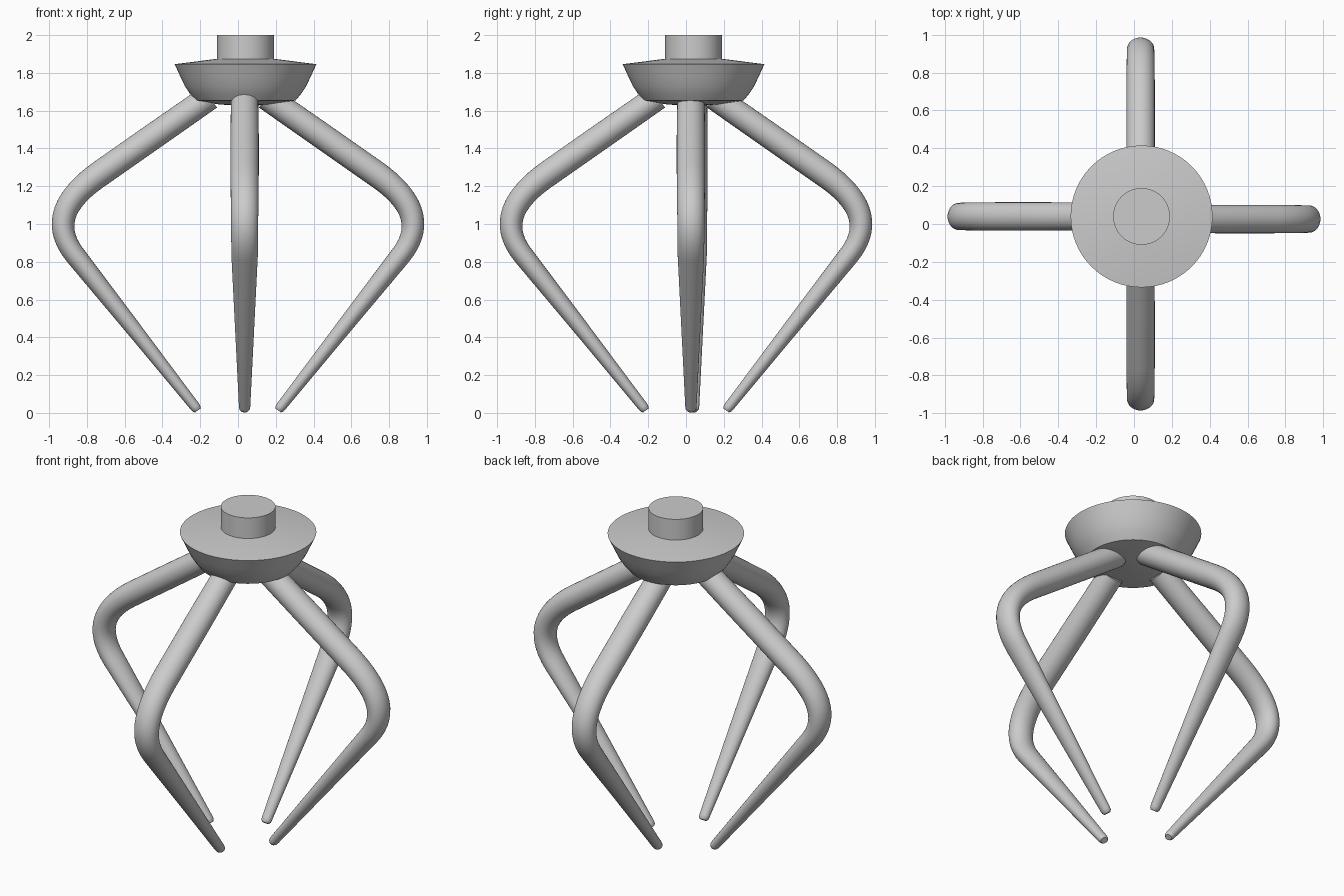
import bpy, bmesh, math
from mathutils import Vector

if "Cube" in bpy.data.objects:
    bpy.data.objects.remove(bpy.data.objects["Cube"])


def finish(bm, name, angle=35):
    bmesh.ops.recalc_face_normals(bm, faces=bm.faces[:])
    mesh = bpy.data.meshes.new(name)
    bm.to_mesh(mesh)
    bm.free()
    ob = bpy.data.objects.new(name, mesh)
    bpy.context.collection.objects.link(ob)
    bpy.context.view_layer.objects.active = ob
    ob.select_set(True)
    bpy.ops.object.shade_smooth_by_angle(angle=math.radians(angle))
    ob.select_set(False)
    return ob


def skin(bm, rings):
    # bridge successive vertex rings and close both ends
    n = len(rings[0])
    for a, b in zip(rings, rings[1:]):
        for i in range(n):
            j = (i + 1) % n
            bm.faces.new((a[i], a[j], b[j], b[i]))
    bm.faces.new(rings[0])
    bm.faces.new(rings[-1])


def lathe(name, profile, cx, cy, sides=64):
    bm = bmesh.new()
    turn = [2 * math.pi * i / sides for i in range(sides)]
    skin(bm, [[bm.verts.new((cx + r * math.cos(t), cy + r * math.sin(t), z))
               for t in turn] for r, z in profile])
    return finish(bm, name)


def claw_path():
    # (distance out, height, in-plane radius, sideways radius)
    p, q = Vector((0.73, 1.267)), Vector((0.861, 0.833))
    d1, d2 = Vector((0.82, -0.573)), Vector((-0.623, -0.782))
    path = [(0.15, 1.672, 0.068, 0.072), (0.44, 1.47, 0.069, 0.075)]
    h1, h2 = p + d1 * 0.216, q - d2 * 0.216
    for k in range(17):
        t = k / 16
        c = (p * (1 - t) ** 3 + h1 * 3 * t * (1 - t) ** 2
             + h2 * 3 * t * t * (1 - t) + q * t ** 3)
        path.append((c.x, c.y, 0.069 - 0.014 * t, 0.075 - 0.005 * t))
    path += [(0.545, 0.435, 0.041, 0.05),
             (0.228, 0.033, 0.027, 0.03),
             (0.219, 0.021, 0.025, 0.028),
             (0.213, 0.0125, 0.018, 0.02)]
    return path


def claw(name, angle, offset, sides=32):
    path = claw_path()
    pts = [Vector(p[:2]) for p in path]
    out = Vector((math.cos(angle), math.sin(angle), 0))
    side = Vector((-out.y, out.x, 0))
    bm = bmesh.new()
    rings = []
    for i, (d, z, r_in, r_side) in enumerate(path):
        tan = (pts[min(i + 1, len(pts) - 1)] - pts[max(i - 1, 0)]).normalized()
        if i == 1:
            tan = (pts[1] - pts[0]).normalized()
        normal = out * -tan.y + Vector((0, 0, tan.x))
        centre = offset + out * d + Vector((0, 0, z))
        ring = []
        for s in range(sides):
            t = 2 * math.pi * s / sides
            ring.append(bm.verts.new(centre + normal * (r_in * math.cos(t))
                                     + side * (r_side * math.sin(t))))
        rings.append(ring)
    skin(bm, rings)
    return finish(bm, name, 45)


# hub: shallow bowl with a sloped lid and slightly domed underside
lathe("hub", [(0.02, 1.625), (0.14, 1.633), (0.265, 1.654), (0.295, 1.69),
              (0.321, 1.73), (0.345, 1.78), (0.375, 1.846), (0.14, 1.876)],
      0.04, 0.04)

# mounting post
lathe("mounting_post", [(0.15, 1.85), (0.15, 2.0)], 0.04, 0.04)

# four bent, tapering claws
for name, deg, off in (("right_claw", 0, (0, 0.026, 0)),
                       ("back_claw", 90, (0.035, 0, 0)),
                       ("left_claw", 180, (0, 0.04, 0)),
                       ("front_claw", 270, (0.035, 0, 0))):
    claw(name, math.radians(deg), Vector(off))
